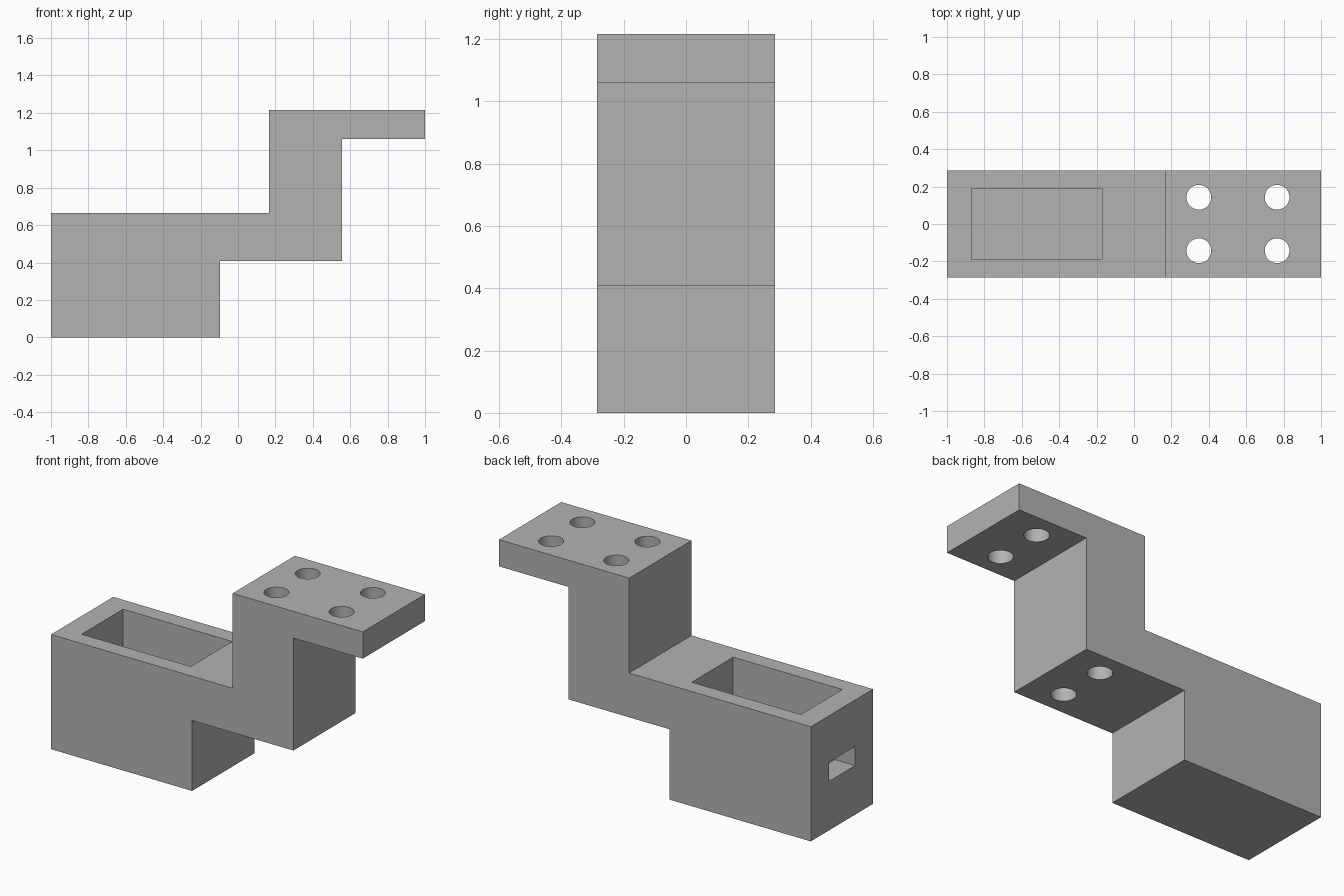
import bpy
import bmesh
from math import radians

cube = bpy.data.objects.get("Cube")
if cube:
    bpy.data.objects.remove(cube, do_unlink=True)

HALF_WIDTH = 0.285

# Single matte grey
grey = bpy.data.materials.new("matte_grey")
grey.use_nodes = True
colour = (0.45, 0.45, 0.45, 1)
grey.diffuse_color = colour
grey.node_tree.nodes["Principled BSDF"].inputs["Base Color"].default_value = colour


def box_cutter(name, low, high):
    size = [b - a for a, b in zip(low, high)]
    centre = [(a + b) / 2 for a, b in zip(low, high)]
    bpy.ops.mesh.primitive_cube_add(size=1, location=centre)
    cutter = bpy.context.object
    cutter.name = name
    cutter.scale = size
    return cutter


def hole_cutter(x, y):
    bpy.ops.mesh.primitive_cylinder_add(vertices=64, radius=0.066, depth=2, location=(x, y, 0.9))
    cutter = bpy.context.object
    cutter.name = "bolt_hole_cutter"
    return cutter


# Stepped bracket: side profile extruded across the width
profile = [(-1, 0), (-0.095, 0), (-0.095, 0.408), (0.555, 0.408), (0.555, 1.06),
           (1, 1.06), (1, 1.215), (0.165, 1.215), (0.165, 0.665), (-1, 0.665)]
bm = bmesh.new()
side = bm.faces.new([bm.verts.new((x, -HALF_WIDTH, z)) for x, z in profile])
extruded = bmesh.ops.extrude_face_region(bm, geom=[side])["geom"]
moved = [v for v in extruded if isinstance(v, bmesh.types.BMVert)]
bmesh.ops.translate(bm, verts=moved, vec=(0, 2 * HALF_WIDTH, 0))
bmesh.ops.recalc_face_normals(bm, faces=bm.faces)
mesh = bpy.data.meshes.new("stepped_bracket")
bm.to_mesh(mesh)
bm.free()
mesh.materials.append(grey)
bracket = bpy.data.objects.new("stepped_bracket", mesh)
bpy.context.collection.objects.link(bracket)

# Open pocket, end slot and four vertical bolt holes
cutters = [
    box_cutter("pocket_cutter", (-0.87, -0.19, 0.12), (-0.17, 0.19, 0.9)),
    box_cutter("slot_cutter", (-1.1, -0.12, 0.285), (-0.8, 0.12, 0.395)),
]
cutters += [hole_cutter(x, y) for x in (0.347, 0.765) for y in (-0.143, 0.143)]

bpy.ops.object.select_all(action="DESELECT")
bracket.select_set(True)
bpy.context.view_layer.objects.active = bracket
for cutter in cutters:
    cutter.hide_render = True
    cut = bracket.modifiers.new("cut", "BOOLEAN")
    cut.operation = "DIFFERENCE"
    cut.solver = "EXACT"
    cut.object = cutter
    bpy.ops.object.modifier_apply(modifier=cut.name)
    bpy.data.objects.remove(cutter, do_unlink=True)

# Smooth hole walls, crisp edges elsewhere
bpy.ops.object.shade_smooth_by_angle(angle=radians(30))
